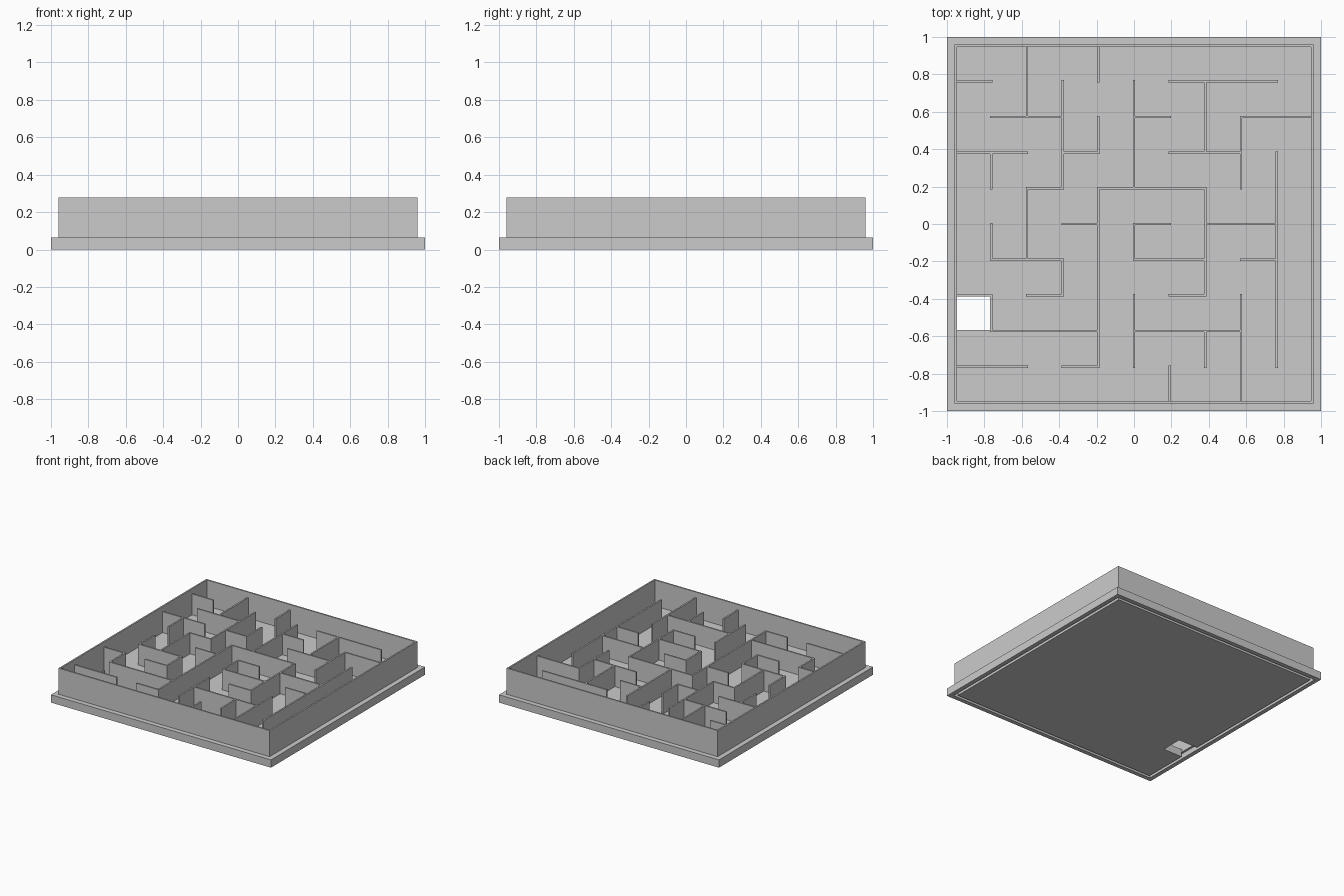
import bpy
import bmesh
from mathutils import Matrix, Vector

if "Cube" in bpy.data.objects:
    bpy.data.objects.remove(bpy.data.objects["Cube"])

PITCH = 0.1907       # cell size
T = 0.0125           # wall thickness
EDGE = 5 * PITCH     # centre line of the outer wall
FLOOR = 0.064        # top of the base
INNER_TOP = 0.235
OUTER_TOP = 0.278
GROOVE = 0.043       # depth of the stacking groove

grey = bpy.data.materials.new("plain grey")
grey.use_nodes = True
grey.diffuse_color = (0.6, 0.6, 0.6, 1)
grey.node_tree.nodes["Principled BSDF"].inputs["Base Color"].default_value = (0.6, 0.6, 0.6, 1)


def finish(name, bm):
    bmesh.ops.recalc_face_normals(bm, faces=bm.faces)
    mesh = bpy.data.meshes.new(name)
    bm.to_mesh(mesh)
    bm.free()
    mesh.materials.append(grey)
    obj = bpy.data.objects.new(name, mesh)
    bpy.context.collection.objects.link(obj)
    return obj


def add_box(bm, low, high):
    low, high = Vector(low), Vector(high)
    matrix = Matrix.Translation((low + high) / 2) @ Matrix.Diagonal((*(high - low), 1))
    bmesh.ops.create_cube(bm, size=1, matrix=matrix)


def box(name, low, high):
    bm = bmesh.new()
    add_box(bm, low, high)
    return finish(name, bm)


def square_ring(name, inner, outer, z0, z1):
    bm = bmesh.new()
    loops = []
    for sx, sy in ((1, 1), (-1, 1), (-1, -1), (1, -1)):
        profile = ((outer, z0), (outer, z1), (inner, z1), (inner, z0))
        loops.append([bm.verts.new((sx * r, sy * r, z)) for r, z in profile])
    for a, b in zip(loops, loops[1:] + loops[:1]):
        for k in range(4):
            n = (k + 1) % 4
            bm.faces.new((a[k], b[k], b[n], a[n]))
    return finish(name, bm)


def combine(target, other, operation):
    mod = target.modifiers.new(operation.lower(), "BOOLEAN")
    mod.operation = operation
    mod.solver = "EXACT"
    mod.object = other
    bpy.context.view_layer.objects.active = target
    bpy.ops.object.modifier_apply(modifier=mod.name)
    bpy.data.objects.remove(other)


# Base plate with a groove underneath and a drop hole filling one cell
base = box("base_plate", (-1, -1, 0), (1, 1, FLOOR))
combine(base, square_ring("groove_cutter", 0.942, 0.965, -0.1, GROOVE), "DIFFERENCE")
h = T / 2
hole = box("hole_cutter", (-5 * PITCH + h, -3 * PITCH + h, -0.1),
           (-4 * PITCH - h, -2 * PITCH - h, 0.2))
combine(base, hole, "DIFFERENCE")

# Outer wall
square_ring("outer_wall", EDGE - h, EDGE + h, FLOOR, OUTER_TOP)

# Inner walls: grid line -> runs along it, in cell steps
across = {
    4: [(-5, -4), (1, 4)],
    3: [(-4, -2), (0, 1), (3, 5)],
    2: [(-5, -3), (-2, -1), (1, 3)],
    1: [(-3, -2), (-1, 2)],
    0: [(-2, -1), (0, 1), (2, 4)],
    -1: [(-4, -2), (0, 2), (3, 4)],
    -2: [(-5, -4), (-3, -2), (1, 2)],
    -3: [(-4, -1), (0, 3)],
    -4: [(-5, -3), (-2, -1)],
}
along = {
    -4: [(1, 2), (-1, 0), (-3, -2)],
    -3: [(3, 5), (-1, 1)],
    -2: [(1, 4), (-2, -1)],
    -1: [(4, 5), (2, 3), (-4, 1)],
    0: [(1, 4), (-1, 0), (-4, -2)],
    1: [(-5, -4)],
    2: [(2, 4), (-2, 1), (-4, -3)],
    3: [(1, 3), (-5, -2)],
    4: [(-4, 2)],
}


def wall_set(name, lines, turned):
    bm = bmesh.new()
    for line, runs in lines.items():
        for start, end in runs:
            low = [start * PITCH - h, line * PITCH - h]
            high = [end * PITCH + h, line * PITCH + h]
            if turned:
                low.reverse()
                high.reverse()
            add_box(bm, (*low, FLOOR), (*high, INNER_TOP))
    return finish(name, bm)


maze = wall_set("maze_walls", across, False)
combine(maze, wall_set("lengthwise_walls", along, True), "UNION")
